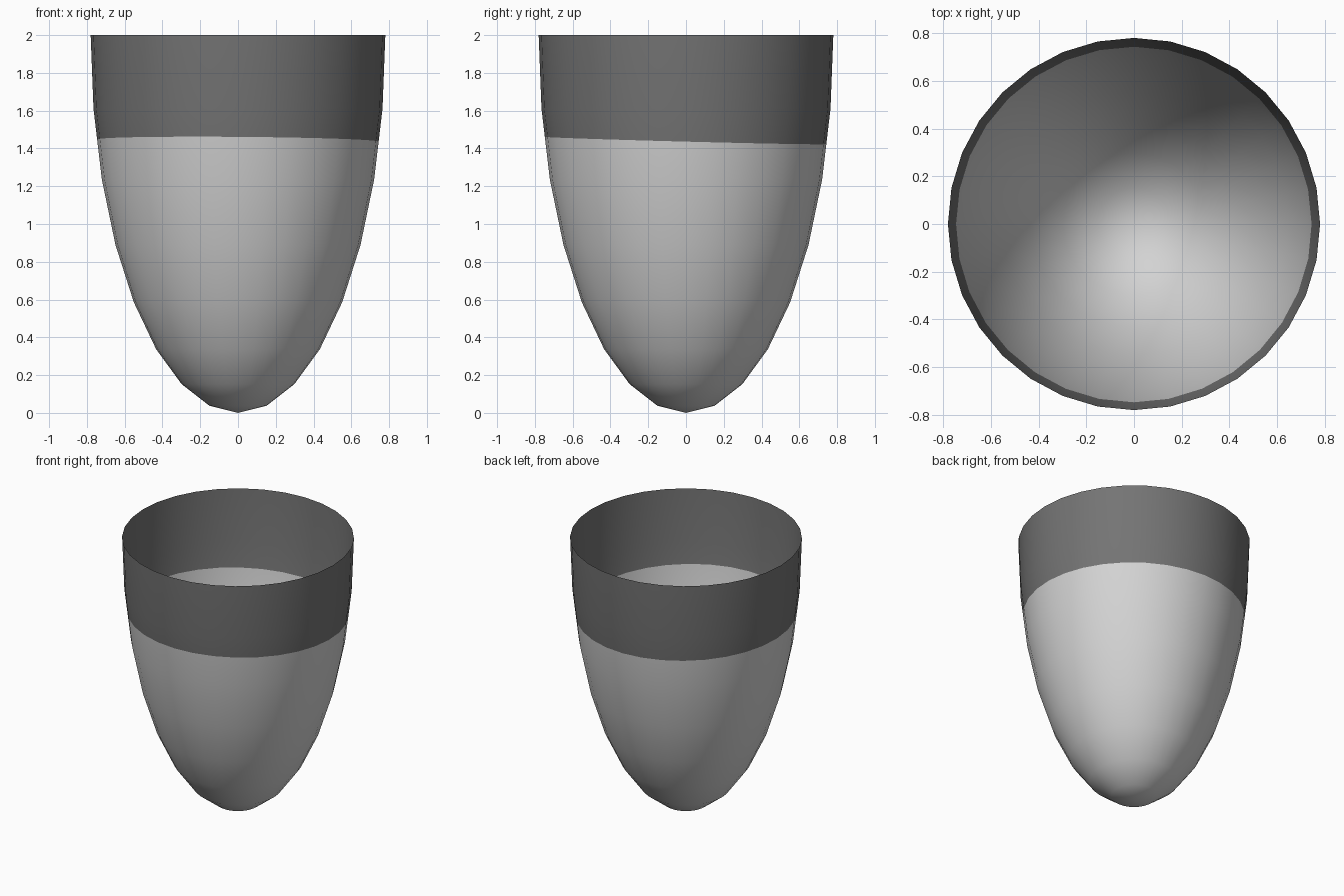
import bpy, bmesh
from mathutils import Vector

cube = bpy.data.objects.get("Cube")
if cube:
    bpy.data.objects.remove(cube, do_unlink=True)

RADIUS, HEIGHT = 0.78, 2.0
SEAM_POINT = Vector((0, 0, 1.442))
SEAM_NORMAL = Vector((0.008, 0.026, 1)).normalized()


def make_material(name, level):
    mat = bpy.data.materials.new(name)
    mat.use_nodes = True
    colour = (level, level, level, 1)
    mat.diffuse_color = colour
    mat.node_tree.nodes["Principled BSDF"].inputs["Base Color"].default_value = colour
    return mat


# Open thin bowl: the lower half of a stretched sphere
bm = bmesh.new()
bmesh.ops.create_uvsphere(bm, u_segments=32, v_segments=16, radius=1)
upper = [v for v in bm.verts if v.co.z > 0.01]
bmesh.ops.delete(bm, geom=upper, context='VERTS')
bmesh.ops.scale(bm, vec=(RADIUS, RADIUS, HEIGHT), verts=bm.verts)
bmesh.ops.translate(bm, vec=(0, 0, HEIGHT), verts=bm.verts)

# Slightly tilted seam between the pale bowl and the dark rim band
bmesh.ops.bisect_plane(bm, geom=bm.verts[:] + bm.edges[:] + bm.faces[:],
                       plane_co=SEAM_POINT, plane_no=SEAM_NORMAL)
for face in bm.faces:
    face.smooth = True
    above = (face.calc_center_median() - SEAM_POINT).dot(SEAM_NORMAL) > 0
    face.material_index = 1 if above else 0

mesh = bpy.data.meshes.new("bowl")
bm.to_mesh(mesh)
bm.free()
mesh.materials.append(make_material("light grey", 0.65))
mesh.materials.append(make_material("dark grey", 0.175))
bowl = bpy.data.objects.new("bowl", mesh)
bpy.context.collection.objects.link(bowl)
